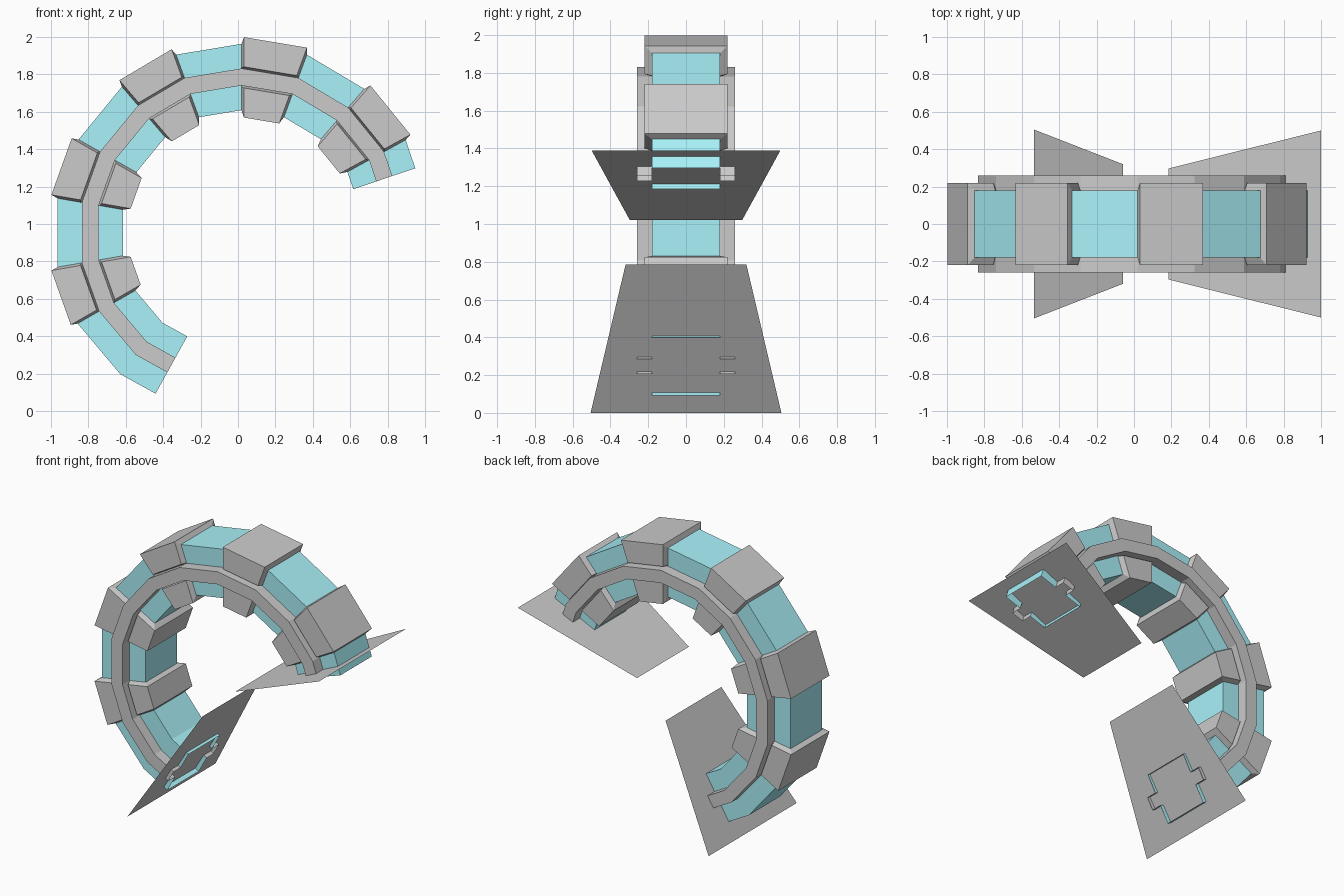
import bpy
from mathutils import Vector

if "Cube" in bpy.data.objects:
    bpy.data.objects.remove(bpy.data.objects["Cube"])

# Centre line of the arch in the xz plane, one point per joint
PATH = [Vector(p) for p in [
    (-.356, .246), (-.517, .335), (-.703, .556), (-.79, .80), (-.79, 1.107),
    (-.698, 1.364), (-.505, 1.599), (-.27, 1.738), (.019, 1.786),
    (.307, 1.738), (.559, 1.588), (.741, 1.364), (.782, 1.242)]]
BLOCKS = [2, 4, 6, 8, 10]          # segments wrapped by armour blocks
PLAIN = [i for i in range(len(PATH) - 1) if i not in BLOCKS]

cyan = bpy.data.materials.new("cyan")
cyan.diffuse_color = (0.4, 0.89, 0.96, 1)
cyan.use_nodes = True
cyan.node_tree.nodes["Principled BSDF"].inputs["Base Color"].default_value = cyan.diffuse_color


def normal(i):
    t = (PATH[i + 1] - PATH[i]).normalized()
    return Vector((-t.y, t.x))


def miter(i):
    a, b = normal(max(i - 1, 0)), normal(min(i, len(PATH) - 2))
    return (a + b) / (1 + a.dot(b))


def ring(i, profile, shift=Vector((0, 0))):
    """Place a profile of (radial, y) points at joint i."""
    out = []
    for r, y in profile:
        p = PATH[i] + miter(i) * r + shift
        out.append((p.x, y, p.y))
    return out


def make(name, verts, faces, mat=None):
    me = bpy.data.meshes.new(name)
    me.from_pydata(verts, [], faces)
    ob = bpy.data.objects.new(name, me)
    bpy.context.collection.objects.link(ob)
    if mat:
        me.materials.append(mat)


def loft(name, rings, mat=None):
    n = len(rings[0])
    verts = [v for r in rings for v in r]
    faces = [(k * n + j, (k + 1) * n + j, (k + 1) * n + j + 1, k * n + j + 1)
             for k in range(len(rings) - 1) for j in range(n - 1)]
    make(name, verts, faces, mat)


def turned(profile, s):
    return [(r * s, y * s) for r, y in profile]


CORE = [(.045, -.18), (.175, -.18), (.175, .18), (.045, .18)]
RAIL = [(-.045, -.18), (-.045, -.26), (.045, -.26), (.045, -.18)]
BASE = [(.045, -.18), (.05, -.18), (.175, -.18), (.175, .18), (.05, .18), (.045, .18)]
SHELL = [(.045, -.18), (.056, -.22), (.212, -.22), (.212, .22), (.056, .22), (.045, .18)]

for s, side, edge in ((1, "outer", "front"), (-1, "inner", "back")):
    # Side rail running the whole arch
    loft(f"{edge}_rail", [ring(i, turned(RAIL, s)) for i in range(len(PATH))])
    # Exposed core between the blocks
    for i in PLAIN:
        loft(f"{side}_core_{i}", [ring(k, turned(CORE, s)) for k in (i, i + 1)], cyan)
    # Blocks with slightly sloped ends
    for i in BLOCKS:
        d = (PATH[i + 1] - PATH[i]).normalized() * .013
        loft(f"{side}_block_{i}", [
            ring(i, turned(BASE, s)), ring(i, turned(SHELL, s), d),
            ring(i + 1, turned(SHELL, s), -d), ring(i + 1, turned(BASE, s))])

# Flat end plates pierced by the open ends of the arch
make("lower_plate", [(-.535, -.505, 0), (-.535, .505, 0), (-.06, .32, .785), (-.06, -.32, .785)],
     [(0, 1, 2, 3)])
make("upper_plate", [(.185, -.297, 1.02), (.185, .297, 1.02), (1, .5, 1.39), (1, -.5, 1.39)],
     [(0, 1, 2, 3)])
